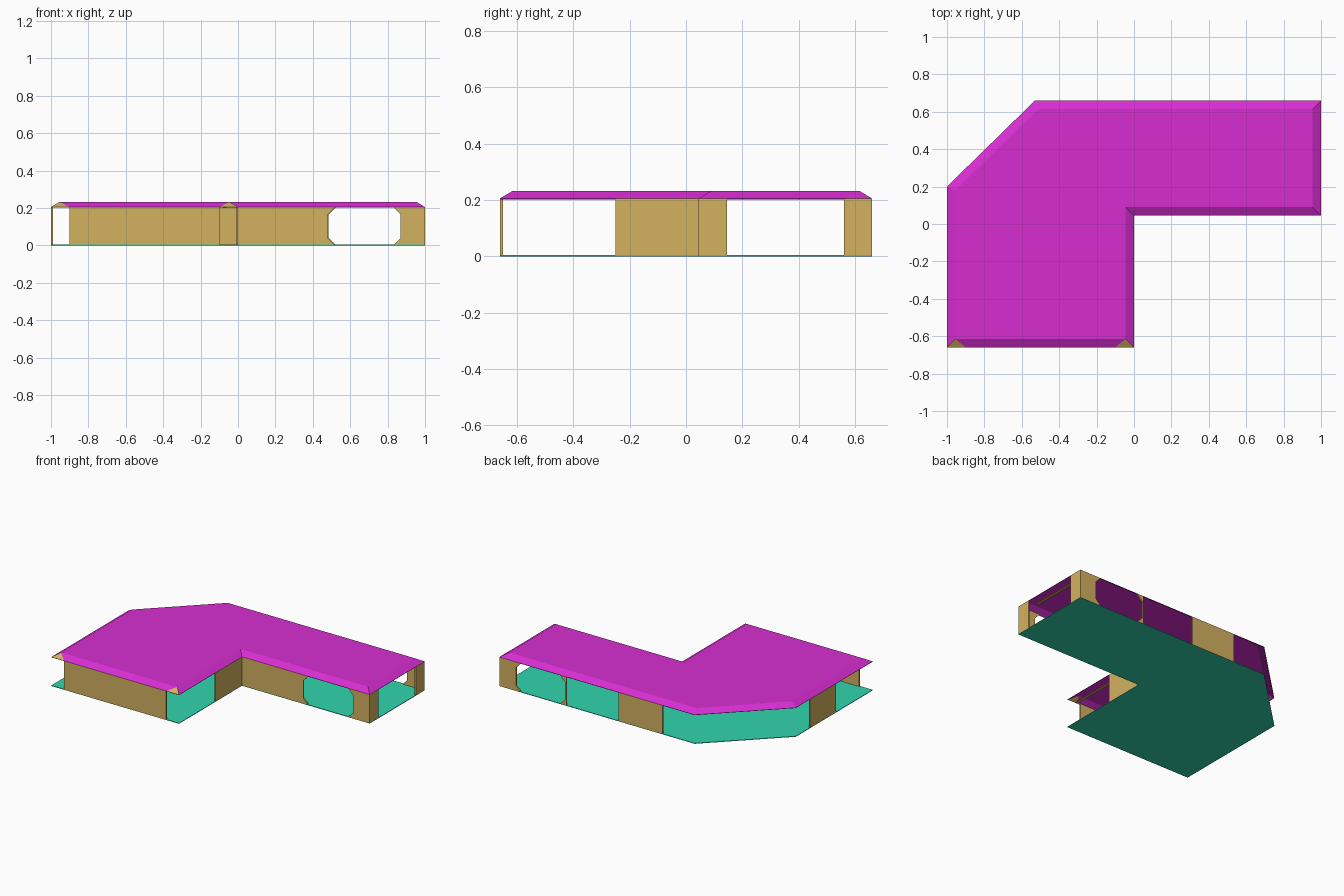
import bpy
from mathutils import Vector

if "Cube" in bpy.data.objects:
    bpy.data.objects.remove(bpy.data.objects["Cube"], do_unlink=True)

WALL_H = 0.205
ROOF_H = 0.232
EAVE = 0.045
THICK = 0.01
FLARE = 0.04


def material(name, rgb):
    mat = bpy.data.materials.new(name)
    mat.use_nodes = True
    colour = (*rgb, 1)
    mat.diffuse_color = colour
    mat.node_tree.nodes["Principled BSDF"].inputs["Base Color"].default_value = colour
    return mat


magenta = material("roof magenta", (0.68, 0.027, 0.64))
tan = material("wall tan", (0.65, 0.44, 0.115))
teal = material("floor teal", (0.03, 0.66, 0.42))


def build(name, verts, faces, mats, thickness=0, offset=-1):
    mesh = bpy.data.meshes.new(name)
    mesh.from_pydata([tuple(v) for v in verts], [], faces)
    for m in mats:
        mesh.materials.append(m)
    obj = bpy.data.objects.new(name, mesh)
    bpy.context.collection.objects.link(obj)
    if thickness:
        solid = obj.modifiers.new("thickness", 'SOLIDIFY')
        solid.thickness = thickness
        solid.offset = offset
    return obj


def inset(points, dist):
    """Mitred inward offset of a counter-clockwise outline."""
    result = []
    for i, p in enumerate(points):
        a = (p - points[i - 1]).normalized()
        b = (points[(i + 1) % len(points)] - p).normalized()
        na, nb = Vector((-a.y, a.x)), Vector((-b.y, b.x))
        result.append(p + (na + nb) * dist / (1 + na.dot(nb)))
    return result


# L-shaped plan, counter-clockwise, beginning with the front edge
plan = [Vector(p) for p in ((-1, -0.66), (0, -0.66), (0, 0.045), (1, 0.045),
                            (1, 0.66), (-0.53, 0.66), (-1, 0.2))]
n = len(plan)

# Floor slab
build("floor", [(p.x, p.y, 0.004) for p in plan], [list(range(n))], [teal], 0.004)

# Roof shell: flat top, sloping eaves, front eave with tan corner pieces
rim = [(p.x, p.y, WALL_H) for p in plan]
crown = [(p.x, p.y, ROOF_H) for p in inset(plan, EAVE)]
front_cuts = [(x, plan[0].y, WALL_H) for x in (-0.9, -0.1)]
cut_a, cut_b = 2 * n, 2 * n + 1
faces = [list(range(n, 2 * n))]
faces += [[i, (i + 1) % n, n + (i + 1) % n, n + i] for i in range(1, n)]
faces += [[cut_a, cut_b, n + 1, n], [0, cut_a, n], [cut_b, 1, n + 1]]
roof = build("roof", rim + crown + front_cuts, faces, [magenta, tan], 0.003)
for poly in roof.data.polygons:
    poly.material_index = 1 if len(poly.vertices) == 3 else 0


def wall(name, start, end, flare_start=0, flare_end=0):
    """Thin wall running counter-clockwise; flares make chamfered window corners."""
    a, b = Vector(start), Vector(end)
    d = (b - a).normalized()
    fa, fb = a - d * flare_start, b + d * flare_end
    low, high = FLARE, WALL_H - FLARE
    outline = [(fa, 0), (fb, 0), (b, low), (b, high),
               (fb, WALL_H), (fa, WALL_H), (a, high), (a, low)]
    build(name, [(p.x, p.y, z) for p, z in outline],
          [list(range(len(outline)))], [tan], THICK)


# Walls of the front wing
wall("front_wall", (-0.9, -0.66), (-0.1, -0.66))
wall("inner_side_wall", (0, -0.25), (0, 0.045))
wall("outer_side_wall", (-1, 0.04), (-1, -0.25))

# Walls of the side wing, with chamfered windows front and back
wall("inner_front_wall", (0, 0.045), (0.48, 0.045), 0, FLARE)
wall("inner_front_corner", (0.87, 0.045), (1, 0.045), FLARE, 0)
wall("end_post_front", (1, 0.045), (1, 0.145))
wall("end_post_back", (1, 0.56), (1, 0.66))
wall("back_corner", (1, 0.66), (0.87, 0.66), 0, FLARE)
wall("back_mullion", (0.485, 0.66), (0.475, 0.66), FLARE, 0)
wall("back_wall", (0.066, 0.66), (-0.28, 0.66))


# Narrow lintels under the roof beside the two open ends
def lintel(name, x, y0, y1):
    build(name, [(x - 0.02, y0, WALL_H), (x, y0, WALL_H),
                 (x, y1, WALL_H), (x - 0.02, y1, WALL_H)],
          [[0, 1, 2, 3]], [tan], 0.004)


lintel("front_wing_lintel", -0.06, -0.65, -0.25)
lintel("side_wing_lintel", 0.94, 0.145, 0.56)
